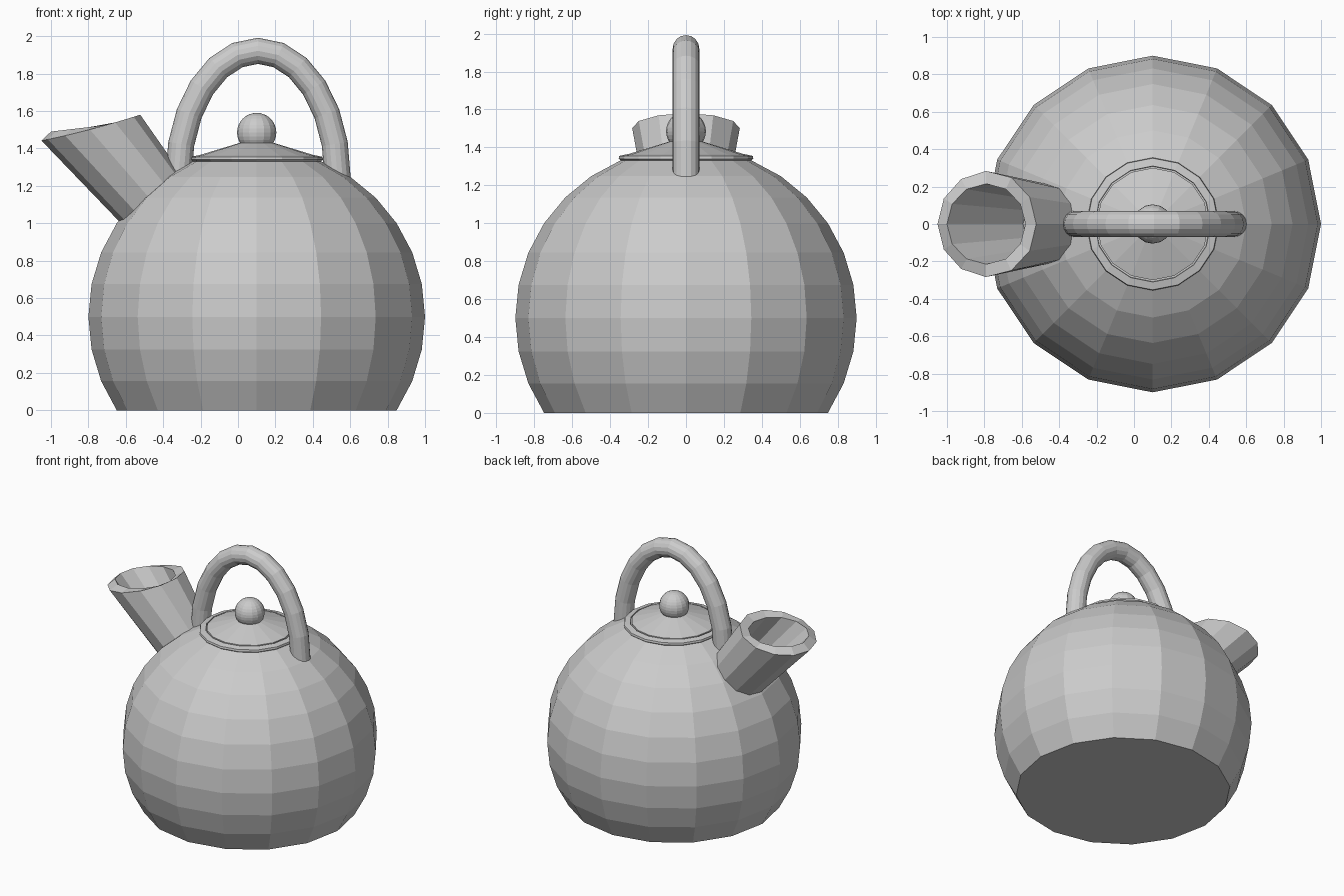
import bpy, bmesh
from math import sin, cos, pi, radians
from mathutils import Vector

if "Cube" in bpy.data.objects:
    bpy.data.objects.remove(bpy.data.objects["Cube"])

CX = 0.1  # body axis


def make(name, rings, cap_start=False, cap_end=False):
    """Skin a series of closed rings into one mesh object."""
    bm = bmesh.new()
    loops = [[bm.verts.new(p) for p in ring] for ring in rings]
    n = len(loops[0])
    for a, b in zip(loops, loops[1:]):
        for i in range(n):
            j = (i + 1) % n
            bm.faces.new((a[i], a[j], b[j], b[i]))
    if cap_start:
        bm.faces.new(loops[0][::-1])
    if cap_end:
        bm.faces.new(loops[-1])
    bmesh.ops.recalc_face_normals(bm, faces=bm.faces)
    mesh = bpy.data.meshes.new(name)
    bm.to_mesh(mesh)
    bm.free()
    obj = bpy.data.objects.new(name, mesh)
    bpy.context.collection.objects.link(obj)
    return obj


def oval(center, u, v, n):
    c, u, v = Vector(center), Vector(u), Vector(v)
    return [c + u * cos(2 * pi * i / n) + v * sin(2 * pi * i / n) for i in range(n)]


def lathe(name, profile, n=16):
    rings = [oval((CX, 0, z), (r, 0, 0), (0, r, 0), n) for r, z in profile]
    return make(name, rings, True, True)


# Body: sphere cut flat at the bottom and at the lid opening
steps = [radians(11.25 * k) for k in range(-3, 7)]
body = [(0.9 * cos(a), 0.5 + 0.9 * sin(a)) for a in steps]
body[0] = (body[0][0], 0)
lathe("body", body)

# Lid seat and lid, separated by a fine groove
lathe("lid_seat", [(0.335, 1.325), (0.355, 1.34), (0.352, 1.355),
                   (0.31, 1.364), (0.308, 1.35)])
lathe("lid", [(0.3, 1.34), (0.3, 1.366), (0.09, 1.43)])

# Knob
bpy.ops.mesh.primitive_uv_sphere_add(segments=16, ring_count=16, radius=0.105,
                                     location=(CX, 0, 1.485))
bpy.context.object.name = "knob"

# Arched handle
arch = []
for k in range(13):
    t = pi * k / 12
    p = Vector((0.107 + 0.425 * cos(t), 0, 1.25 + 0.672 * sin(t)))
    normal = Vector((0.672 * cos(t), 0, 0.425 * sin(t))).normalized()
    arch.append(oval(p, normal * 0.07, (0, 0.07, 0), 16))
low = Vector((0, 0, -0.05))
arch = [[p + low for p in arch[0]]] + arch + [[p + low for p in arch[-1]]]
make("handle", arch, True, True)

# Flared hollow spout
spout = make("spout", [oval((-0.4, 0, 1.055), (0.1, 0, 0.085), (0, 0.13, 0), 12),
                       oval((-0.79, 0, 1.515), (0.21, 0, 0.025), (0, 0.215, 0), 12)])
wall = spout.modifiers.new("wall", "SOLIDIFY")
wall.thickness = 0.07
wall.offset = -1
